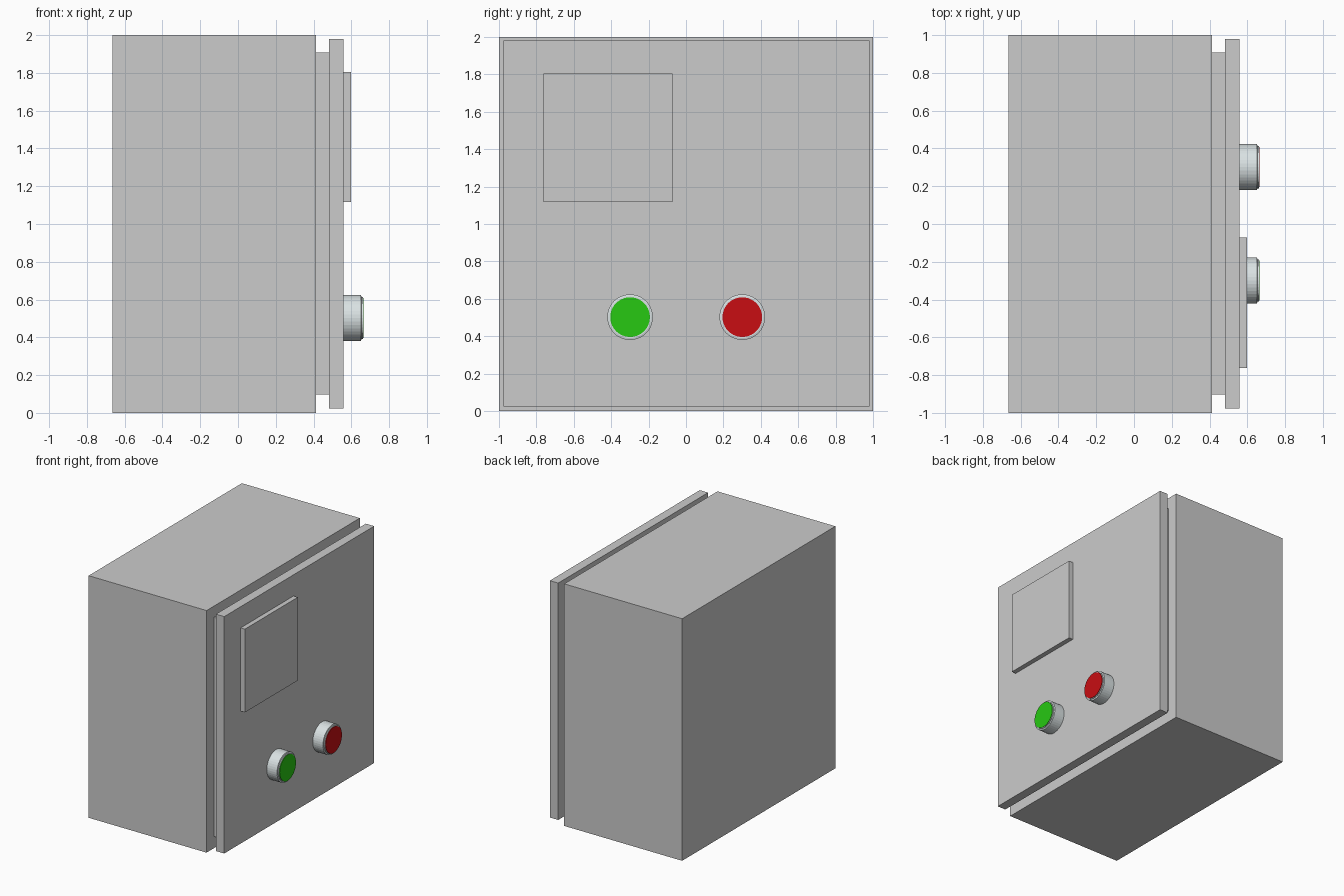
import bpy, bmesh, math

if "Cube" in bpy.data.objects:
    bpy.data.objects.remove(bpy.data.objects["Cube"])

SIDES = 40


def box(name, x, y, z):
    """Axis-aligned box from (min, max) pairs."""
    bm = bmesh.new()
    bmesh.ops.create_cube(bm, size=1)
    for v in bm.verts:
        v.co = [(a + b) / 2 + c * (b - a) for c, (a, b) in zip(v.co, (x, y, z))]
    return finish(name, bm)


def lathe(name, profile, y, z, colour=None):
    """Turn a (radius, x) profile around an axis parallel to x."""
    bm = bmesh.new()
    rings = []
    for r, x in profile:
        rings.append([bm.verts.new((x, y + r * math.cos(i * math.tau / SIDES),
                                    z + r * math.sin(i * math.tau / SIDES)))
                      for i in range(SIDES)])
    for a, b in zip(rings, rings[1:]):
        for i in range(SIDES):
            j = (i + 1) % SIDES
            bm.faces.new((a[i], a[j], b[j], b[i]))
    bm.faces.new(rings[0])
    bm.faces.new(rings[-1])
    return finish(name, bm, colour)


def finish(name, bm, colour=None):
    bmesh.ops.recalc_face_normals(bm, faces=bm.faces)
    mesh = bpy.data.meshes.new(name)
    bm.to_mesh(mesh)
    bm.free()
    obj = bpy.data.objects.new(name, mesh)
    bpy.context.collection.objects.link(obj)
    if colour:
        mat = bpy.data.materials.new(name + "_colour")
        mat.diffuse_color = (*colour, 1)
        mat.use_nodes = True
        mat.node_tree.nodes["Principled BSDF"].inputs["Base Color"].default_value = mat.diffuse_color
        mesh.materials.append(mat)
    return obj


# Cabinet, recessed neck and door
box("cabinet_body", (-0.665, 0.413), (-1, 1), (0, 2))
box("door_neck", (0.413, 0.482), (-0.903, 0.907), (0.097, 1.907))
box("door", (0.482, 0.558), (-0.977, 0.98), (0.023, 1.98))

# Raised display plate
box("display_plate", (0.558, 0.597), (-0.762, -0.072), (1.117, 1.805))

# Push buttons: stepped metal collar with a coloured cap
for name, y, colour in (("green_button", -0.299, (0.02, 0.58, 0.006)),
                        ("red_button", 0.301, (0.58, 0.004, 0.006))):
    lathe(name + "_collar", [(0.122, 0.558), (0.122, 0.651), (0.112, 0.654),
                             (0.112, 0.661)], y, 0.502, (0.7, 0.76, 0.77))
    lathe(name + "_cap", [(0.106, 0.655), (0.106, 0.665)], y, 0.502, colour)
